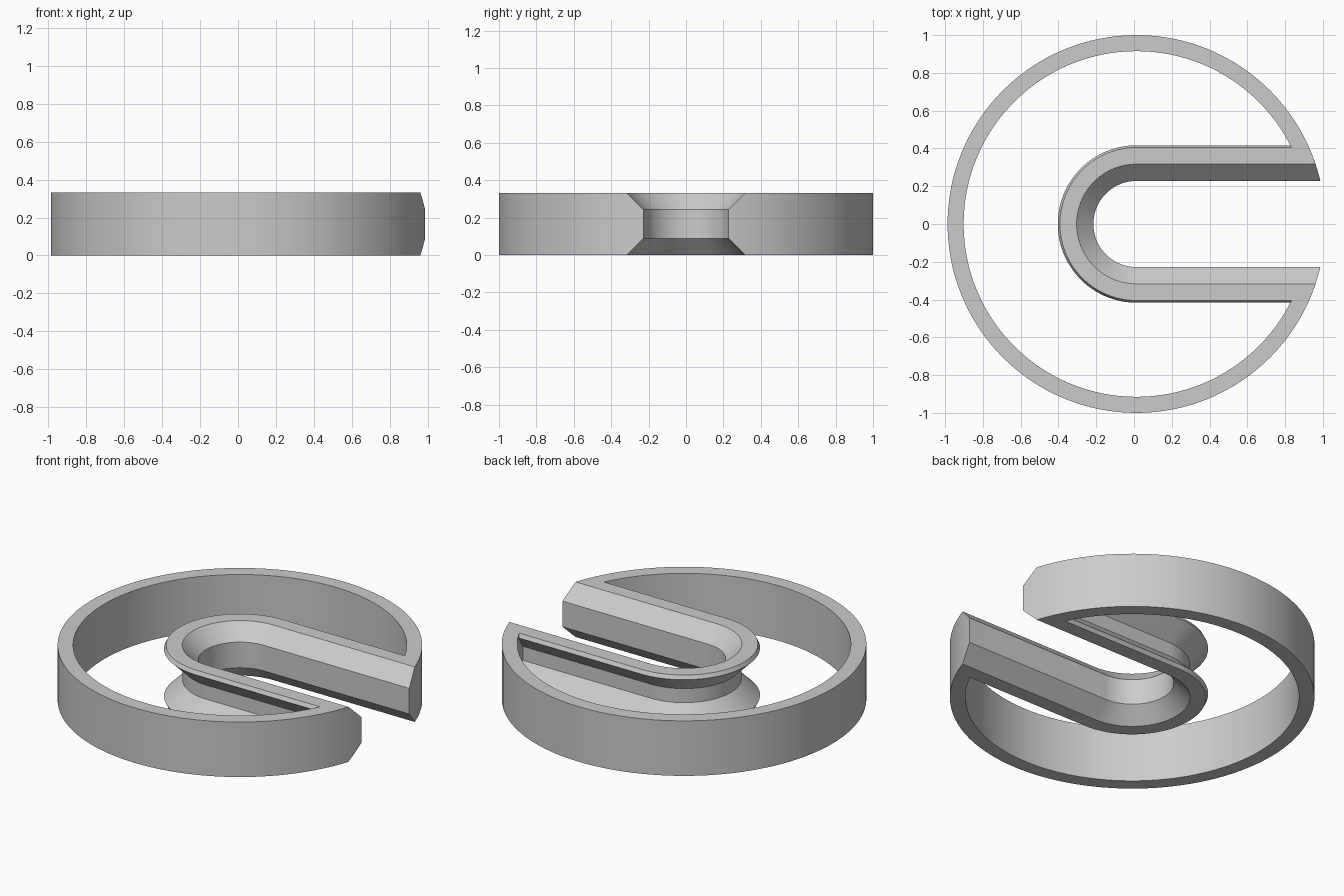
import bpy
import bmesh
import math

cube = bpy.data.objects.get("Cube")
if cube:
    bpy.data.objects.remove(cube, do_unlink=True)

HEIGHT = 0.333      # thickness of the whole disc
CX = 0.013          # centre of the ring along x
RIM = 0.915         # inner radius of the outer ring
REACH = 1.4         # the slot shape runs out past the rim
SEGMENTS = 128


def loft(name, outlines):
    """Closed solid through a stack of (z, outline) layers."""
    bm = bmesh.new()
    rings = [[bm.verts.new((x, y, z)) for x, y in pts] for z, pts in outlines]
    for low, high in zip(rings, rings[1:]):
        for i in range(len(low)):
            j = (i + 1) % len(low)
            bm.faces.new((low[i], low[j], high[j], high[i]))
    bm.faces.new(rings[0][::-1])
    bm.faces.new(rings[-1])
    bmesh.ops.recalc_face_normals(bm, faces=bm.faces[:])
    mesh = bpy.data.meshes.new(name)
    bm.to_mesh(mesh)
    bm.free()
    obj = bpy.data.objects.new(name, mesh)
    bpy.context.collection.objects.link(obj)
    return obj


def circle(radius):
    angles = [math.tau * i / SEGMENTS for i in range(SEGMENTS)]
    return [(CX + radius * math.cos(a), radius * math.sin(a)) for a in angles]


def u_outline(radius):
    """Half circle facing -x with straight sides running to +x."""
    half = SEGMENTS // 2
    angles = [math.pi / 2 + math.pi * i / half for i in range(half + 1)]
    arc = [(CX + radius * math.cos(a), radius * math.sin(a)) for a in angles]
    return [(REACH, radius)] + arc + [(REACH, -radius)]


def subtract(target, cutter):
    cutter.hide_render = True
    mod = target.modifiers.new("cut", 'BOOLEAN')
    mod.operation = 'DIFFERENCE'
    mod.solver = 'EXACT'
    mod.object = cutter
    bpy.context.view_layer.update()
    graph = bpy.context.evaluated_depsgraph_get()
    mesh = bpy.data.meshes.new_from_object(target.evaluated_get(graph))
    target.modifiers.clear()
    target.data = mesh
    bpy.data.objects.remove(cutter, do_unlink=True)


# Outer disc
body = loft("slotted_ring", [(0, circle(1)), (HEIGHT, circle(1))])

# Grooved outside of the U-shaped wall, mirrored about mid height
upper = [(0.209, 0.3155), (0.31, 0.4165), (HEIGHT, 0.405), (0.5, 0.405)]
profile = [(HEIGHT - z, r) for z, r in reversed(upper)] + upper
wall_shape = loft("wall_outside", [(z, u_outline(r)) for z, r in profile])

# Open space between the ring and the U-shaped wall
cavity = loft("cavity", [(-0.1, circle(RIM)), (0.43, circle(RIM))])
subtract(cavity, wall_shape)
subtract(body, cavity)

# Slot with bevelled top and bottom edges
upper = [(0.244, 0.228), (0.434, 0.418)]
profile = [(HEIGHT - z, r) for z, r in reversed(upper)] + upper
subtract(body, loft("slot", [(z, u_outline(r)) for z, r in profile]))

# Plain grey material
grey = bpy.data.materials.new("plain_grey")
grey.use_nodes = True
colour = (0.6, 0.6, 0.6, 1)
grey.diffuse_color = colour
grey.node_tree.nodes["Principled BSDF"].inputs["Base Color"].default_value = colour
body.data.materials.clear()
body.data.materials.append(grey)
for face in body.data.polygons:
    face.material_index = 0

# Smooth curved walls, crisp edges
bpy.ops.object.select_all(action='DESELECT')
body.select_set(True)
bpy.context.view_layer.objects.active = body
bpy.ops.object.shade_smooth_by_angle(angle=math.radians(20))
